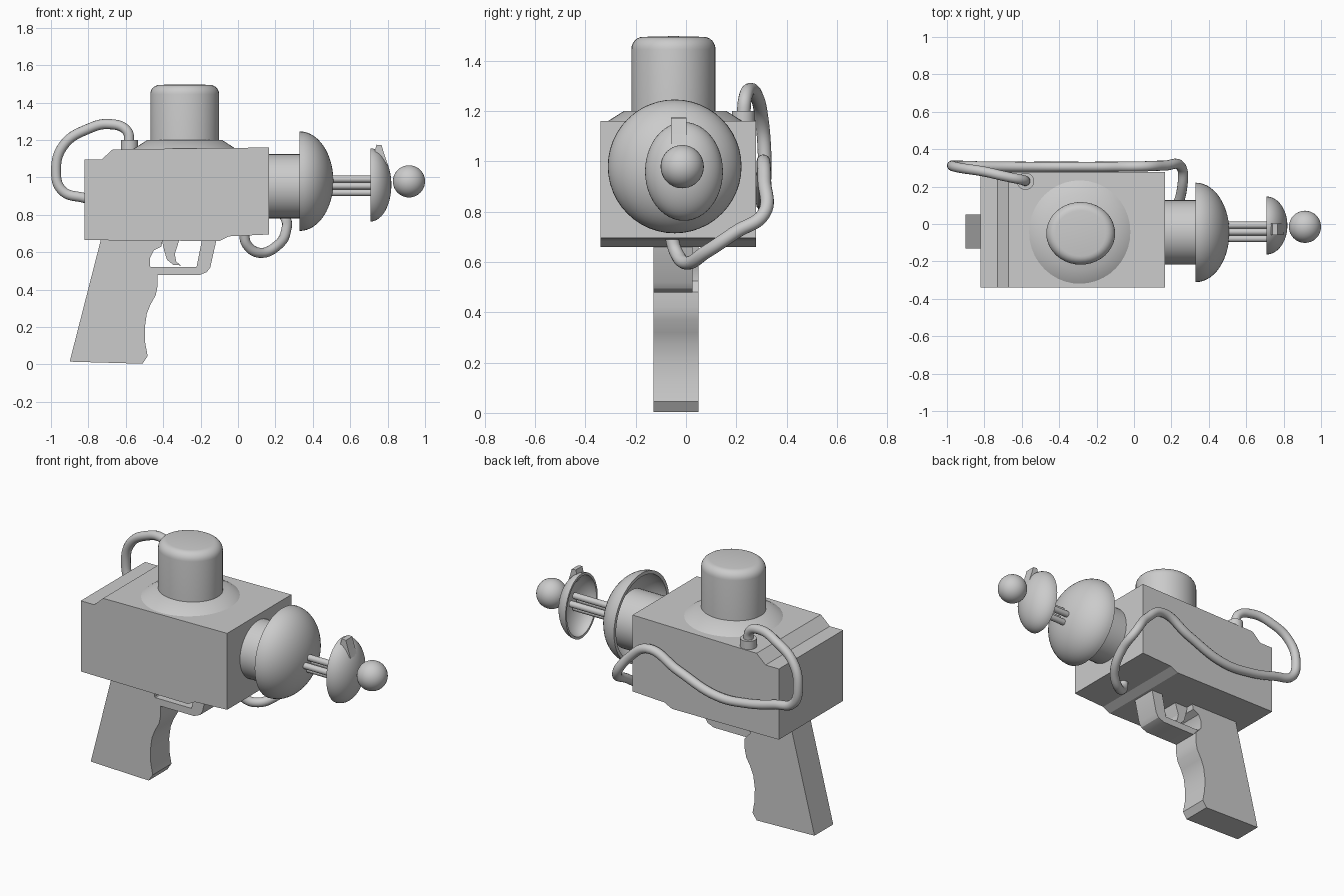
import bpy, bmesh
from math import pi, cos, sin, sqrt

if "Cube" in bpy.data.objects:
    bpy.data.objects.remove(bpy.data.objects["Cube"])


def make(name, bm, angle=0.6):
    bmesh.ops.remove_doubles(bm, verts=bm.verts, dist=1e-5)
    bmesh.ops.recalc_face_normals(bm, faces=bm.faces)
    me = bpy.data.meshes.new(name)
    bm.to_mesh(me)
    bm.free()
    ob = bpy.data.objects.new(name, me)
    bpy.context.collection.objects.link(ob)
    bpy.ops.object.select_all(action='DESELECT')
    bpy.context.view_layer.objects.active = ob
    ob.select_set(True)
    bpy.ops.object.shade_smooth_by_angle(angle=angle)
    return ob


def extrude(name, pts, y0, y1, angle=0.5):
    """Side profile (x, z) extruded from y0 to y1."""
    bm = bmesh.new()
    f = bm.faces.new([bm.verts.new((x, y0, z)) for x, z in pts])
    r = bmesh.ops.extrude_face_region(bm, geom=[f])
    verts = [v for v in r['geom'] if isinstance(v, bmesh.types.BMVert)]
    bmesh.ops.translate(bm, verts=verts, vec=(0, y1 - y0, 0))
    return make(name, bm, angle)


def lathe(name, profile, centre, axis, sy=1.0, n=40, angle=0.6):
    """Profile (radius, height along axis); sy squashes the ring in y."""
    cx, cy, cz = centre
    bm = bmesh.new()
    rings = []
    for r, h in profile:
        ring = []
        for i in range(n if r > 0 else 1):
            a = 2 * pi * i / n
            u, v = r * cos(a), r * sin(a) * sy
            co = (cx + h, cy + v, cz + u) if axis == 'X' else (cx + u, cy + v, cz + h)
            ring.append(bm.verts.new(co))
        rings.append(ring)
    for a, b in zip(rings, rings[1:]):
        for i in range(n):
            j = (i + 1) % n
            quad = [a[i % len(a)], a[j % len(a)], b[j % len(b)], b[i % len(b)]]
            bm.faces.new(list(dict.fromkeys(quad)))
    return make(name, bm, angle)


def dish(name, centre, radius, depth, wall, sy=1.0):
    """Hollow elliptical bowl, open towards -x."""
    k = 14
    def arc(r, d):
        return [(r * cos(pi / 2 * i / k) if i < k else 0, d * sin(pi / 2 * i / k)) for i in range(k + 1)]
    prof = arc(radius, depth)[::-1] + arc(radius - wall, depth - wall)
    return lathe(name, prof, centre, 'X', sy, 48)


def cylinder(name, r, h, centre, axis, n=40):
    return lathe(name, [(0, 0), (r, 0), (r, h), (0, h)], centre, axis, 1, n)


# body
extrude("body", [(-0.82, 0.665), (-0.10, 0.66), (-0.05, 0.685), (0.165, 0.695), (0.165, 1.16),
                 (-0.67, 1.15), (-0.73, 1.095), (-0.82, 1.095)], -0.34, 0.278, 0.1)

# grip, trigger guard and trigger
extrude("grip", [(-0.73, 0.68), (-0.90, 0.015), (-0.51, 0.004), (-0.483, 0.045), (-0.497, 0.12),
                 (-0.498, 0.2), (-0.488, 0.27), (-0.468, 0.32), (-0.44, 0.37), (-0.43, 0.42),
                 (-0.43, 0.48), (-0.47, 0.525), (-0.47, 0.57), (-0.45, 0.61), (-0.41, 0.63),
                 (-0.40, 0.68)], -0.13, 0.05)
extrude("trigger_guard", [(-0.48, 0.52), (-0.43, 0.478), (-0.205, 0.478), (-0.165, 0.495), (-0.148, 0.52),
                          (-0.112, 0.68), (-0.19, 0.68), (-0.222, 0.52)], -0.13, 0.026)
extrude("trigger", [(-0.41, 0.68), (-0.31, 0.68), (-0.325, 0.63), (-0.338, 0.59), (-0.33, 0.55),
                    (-0.305, 0.53), (-0.345, 0.532), (-0.38, 0.56), (-0.395, 0.61)], -0.10, 0.0)

# tank on its sloped base
lathe("tank_base", [(0, -0.03), (0.278, -0.03), (0.278, 0), (0.2, 0.05), (0, 0.05)],
      (-0.285, -0.043, 1.15), 'Z', 1.02, 40)
corner = [(0.184 - 0.05 + 0.05 * cos(a), 0.30 + 0.05 * sin(a)) for a in [pi / 2 * i / 6 for i in range(7)]]
lathe("tank", [(0, 0), (0.184, 0)] + corner + [(0, 0.353)], (-0.285, -0.05, 1.145), 'Z', 0.91, 40)

# barrel collar and large dish
cylinder("barrel_collar", 0.172, 0.25, (0.15, -0.045, 0.953), 'X')
dish("large_dish", (0.33, -0.045, 0.98), 0.266, 0.18, 0.02)

# four thin rods in a diamond
for i in range(4):
    a = pi / 2 * i
    cylinder("barrel_rod_%d" % (i + 1), 0.019, 0.37,
             (0.41, -0.042 + 0.036 * cos(a), 0.955 + 0.036 * sin(a)), 'X', 16)

# small dish, sight fin and tip ball
dish("small_dish", (0.708, -0.008, 0.96), 0.196, 0.112, 0.015, 0.79)
extrude("sight_fin", [(0.73, 1.135), (0.74, 1.175), (0.768, 1.172), (0.78, 1.13), (0.80, 1.07),
                      (0.765, 1.08)], -0.06, 0.002, 0.1)
bm = bmesh.new()
bmesh.ops.create_uvsphere(bm, u_segments=32, v_segments=20, radius=0.086)
bmesh.ops.translate(bm, verts=bm.verts, vec=(0.914, -0.015, 0.979))
make("tip_ball", bm)

# hose fitting and hose
cylinder("hose_fitting", 0.046, 0.07, (-0.58, 0.228, 1.13), 'Z', 24)
path = [(-0.58, 0.228, 1.17), (-0.595, 0.235, 1.25), (-0.69, 0.255, 1.285), (-0.80, 0.28, 1.26),
        (-0.93, 0.30, 1.175), (-0.973, 0.312, 1.04), (-0.94, 0.312, 0.93), (-0.82, 0.308, 0.89),
        (-0.63, 0.306, 0.845), (-0.42, 0.306, 0.835), (-0.16, 0.306, 0.92), (0.04, 0.308, 1.0),
        (0.16, 0.312, 0.92), (0.25, 0.308, 0.79), (0.258, 0.2, 0.72), (0.215, 0.08, 0.64),
        (0.115, 0.0, 0.597), (0.048, -0.04, 0.64), (0.03, -0.06, 0.71)]
cu = bpy.data.curves.new("hose", 'CURVE')
cu.dimensions = '3D'
cu.bevel_depth = 0.027
cu.bevel_resolution = 5
cu.resolution_u = 8
cu.use_fill_caps = True
sp = cu.splines.new('BEZIER')
sp.bezier_points.add(len(path) - 1)
for p, co in zip(sp.bezier_points, path):
    p.co = co
    p.handle_left_type = p.handle_right_type = 'AUTO'
hose = bpy.data.objects.new("hose", cu)
bpy.context.collection.objects.link(hose)
bpy.ops.object.select_all(action='DESELECT')
bpy.context.view_layer.objects.active = hose
hose.select_set(True)
bpy.ops.object.convert(target='MESH')
bpy.ops.object.shade_smooth_by_angle(angle=0.8)
